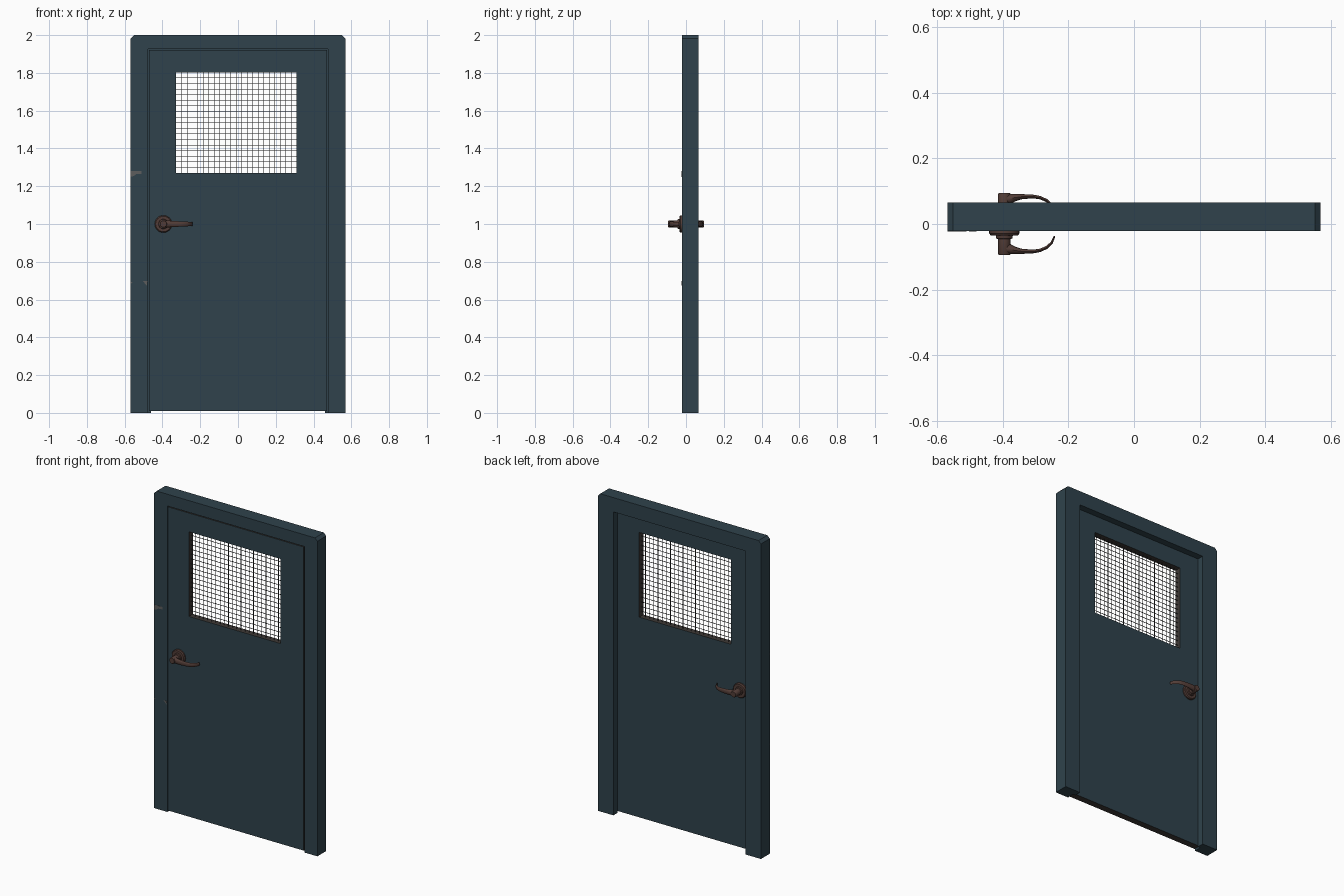
import bpy, bmesh, math
from mathutils import Vector

if "Cube" in bpy.data.objects:
    bpy.data.objects.remove(bpy.data.objects["Cube"])


def material(name, rgb):
    m = bpy.data.materials.new(name)
    m.diffuse_color = (*rgb, 1)
    m.use_nodes = True
    m.node_tree.nodes["Principled BSDF"].inputs["Base Color"].default_value = m.diffuse_color
    return m


PAINT = material("dark teal paint", (0.029, 0.055, 0.072))
TRIM = material("dark brown grey edge", (0.048, 0.040, 0.036))
WIRE = material("dark wire", (0.045, 0.045, 0.048))
BRONZE = material("brown bronze", (0.085, 0.046, 0.038))
CHIP = material("worn grey metal", (0.11, 0.11, 0.11))


def finish(name, bm, mats, smooth=False):
    bmesh.ops.recalc_face_normals(bm, faces=bm.faces[:])
    me = bpy.data.meshes.new(name)
    bm.to_mesh(me)
    bm.free()
    ob = bpy.data.objects.new(name, me)
    bpy.context.collection.objects.link(ob)
    for m in mats:
        me.materials.append(m)
    if smooth:
        bpy.ops.object.select_all(action='DESELECT')
        ob.select_set(True)
        bpy.context.view_layer.objects.active = ob
        bpy.ops.object.shade_smooth_by_angle(angle=math.radians(35))
    return ob


def loft(bm, rings, closed=True, caps=True):
    """Skin rows of points into quads, with end caps."""
    rows = [[bm.verts.new(p) for p in r] for r in rings]
    n = len(rows[0])
    for a, b in zip(rows, rows[1:]):
        for i in range(n):
            j = (i + 1) % n
            bm.faces.new((a[i], a[j], b[j], b[i]))
    if caps:
        bm.faces.new(rows[0])
        bm.faces.new(rows[-1])
    return rows


def box(bm, lo, hi):
    ring = lambda z: [(lo[0], lo[1], z), (hi[0], lo[1], z),
                      (hi[0], hi[1], z), (lo[0], hi[1], z)]
    loft(bm, [ring(lo[2]), ring(hi[2])])


# Door frame: rebated section swept up, over and down, outer corners clipped
W, H, FRONT, BACK = 0.568, 2.0, -0.022, 0.066
section = [(W, H, FRONT), (W, H, BACK), (0.46, 1.91, BACK),
           (0.46, 1.91, 0.024), (0.477, 1.926, 0.024), (0.477, 1.926, FRONT)]
bm = bmesh.new()
loft(bm, [[(-w, y, 0) for w, h, y in section],
          [(-w, y, h) for w, h, y in section],
          [(w, y, h) for w, h, y in section],
          [(w, y, 0) for w, h, y in section]])
corners = [e for e in bm.edges
           if all(v.co.z > 1.99 and abs(v.co.x) > 0.56 for v in e.verts)
           and abs(e.verts[0].co.x - e.verts[1].co.x) < 0.01]
bmesh.ops.bevel(bm, geom=corners, offset=0.017, segments=1, affect='EDGES')
finish("door_frame", bm, [PAINT])

# Door leaf: slab with a window opening, its edges in bare brown grey
X0, X1, Z0, Z1 = -0.328, 0.311, 1.27, 1.803
T = 0.021
rect = lambda x0, x1, z0, z1, y: [(x0, y, z0), (x1, y, z0), (x1, y, z1), (x0, y, z1)]
outer = (-0.472, 0.472, 0.01, 1.921)
hole = (X0, X1, Z0, Z1)
bm = bmesh.new()
loft(bm, [rect(*outer, -T), rect(*hole, -T), rect(*hole, T),
          rect(*outer, T), rect(*outer, -T)], caps=False)
bmesh.ops.remove_doubles(bm, verts=bm.verts[:], dist=1e-5)
bm.normal_update()
for f in bm.faces:
    f.material_index = 0 if abs(f.normal.y) > 0.5 else 1
finish("door_leaf", bm, [PAINT, TRIM])

# Wire mesh in the window
bm = bmesh.new()
R, COLS, ROWS = 0.0013, 22, 18
for i in range(1, COLS):
    x = X0 + (X1 - X0) * i / COLS
    box(bm, (x - R, -R, Z0), (x + R, R, Z1))
for i in range(1, ROWS):
    z = Z0 + (Z1 - Z0) * i / ROWS
    box(bm, (X0, -R, z - R), (X1, R, z + R))
finish("window_wire_mesh", bm, [WIRE])

# Handles: turned rose and neck, plus a tapering curved lever, on both sides
HX, HZ, N = -0.395, 1.0, 24
turned = [(0.046, 0.02), (0.046, 0.029), (0.041, 0.035), (0.026, 0.035),
          (0.025, 0.044), (0.019, 0.046), (0.019, 0.091), (0.017, 0.094)]
# lever stations: x, y, half thickness, half height
lever = [(-0.398, 0.075, 0.017, 0.018), (-0.380, 0.076, 0.016, 0.018),
         (-0.365, 0.080, 0.0115, 0.0175), (-0.340, 0.0835, 0.0075, 0.016),
         (-0.305, 0.0835, 0.0055, 0.014), (-0.285, 0.080, 0.005, 0.013),
         (-0.267, 0.072, 0.0045, 0.012), (-0.251, 0.058, 0.004, 0.0115),
         (-0.242, 0.037, 0.0025, 0.010)]
for side, s in (("front", -1), ("back", 1)):
    bm = bmesh.new()
    ang = [2 * math.pi * i / N for i in range(N)]
    loft(bm, [[(HX + r * math.cos(a), s * y, HZ + r * math.sin(a)) for a in ang]
              for r, y in turned])
    rings = []
    for i, (x, y, t, h) in enumerate(lever):
        p, q = lever[max(i - 1, 0)], lever[min(i + 1, len(lever) - 1)]
        d = Vector((q[0] - p[0], q[1] - p[1])).normalized()
        rings.append([(x - d.y * t * math.cos(a), s * (y + d.x * t * math.cos(a)),
                       HZ + h * math.sin(a)) for a in ang[::2]])
    loft(bm, rings)
    finish(side + "_handle", bm, [BRONZE], smooth=True)

# Worn paint chips on the left jamb, as thin plates
chips = [[(-0.568, 1.25), (-0.552, 1.254), (-0.538, 1.264), (-0.51, 1.266),
          (-0.51, 1.281), (-0.568, 1.281)],
         [(-0.503, 0.697), (-0.492, 0.684), (-0.482, 0.674), (-0.480, 0.697)],
         [(-0.568, 0.685), (-0.556, 0.69), (-0.568, 0.695)]]
bm = bmesh.new()
for c in chips:
    loft(bm, [[(x, y, z) for x, z in c] for y in (FRONT - 0.0008, FRONT + 0.0005)])
finish("paint_chips", bm, [CHIP])
